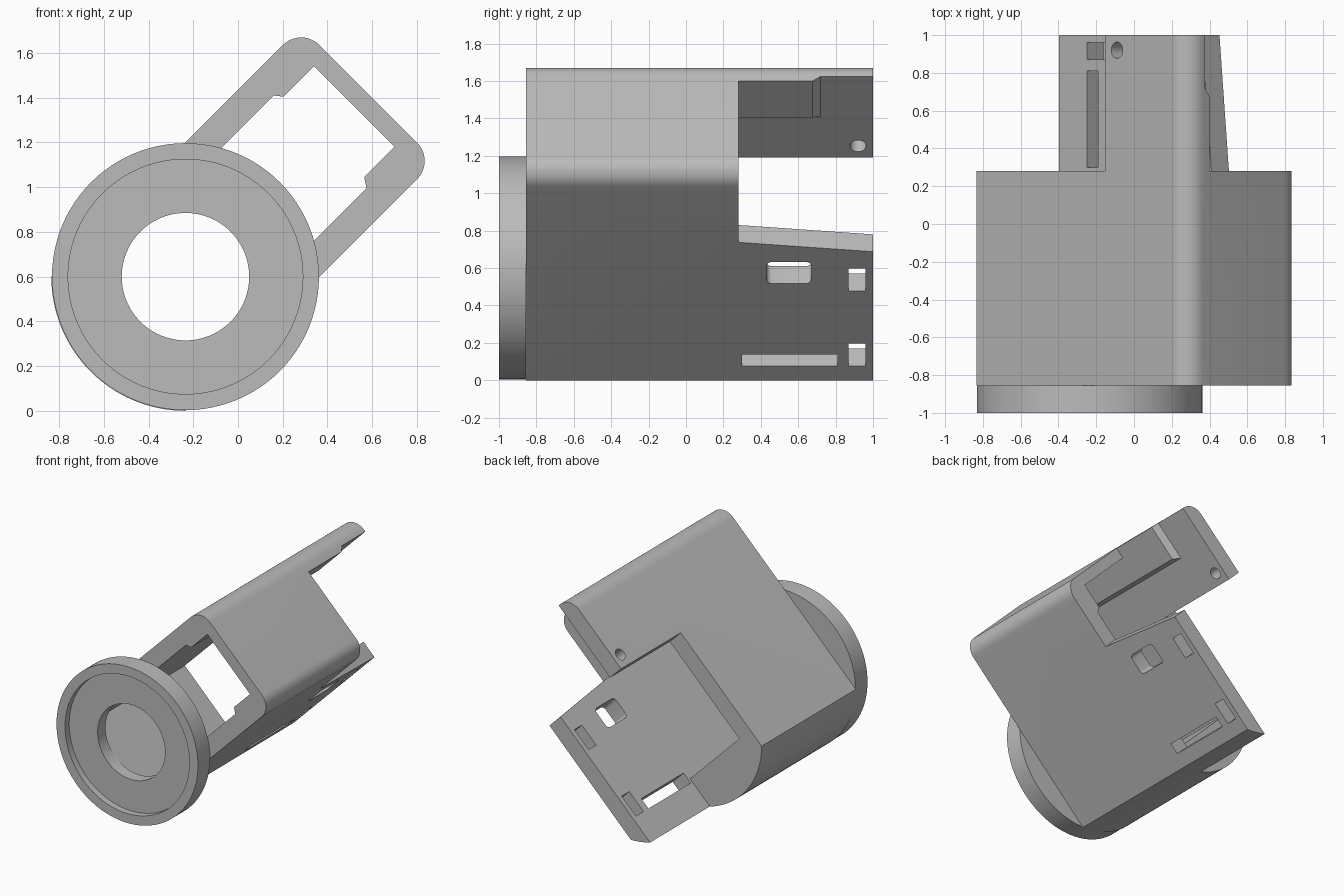
import bpy, bmesh, math
from mathutils import Vector, Matrix

if "Cube" in bpy.data.objects:
    bpy.data.objects.remove(bpy.data.objects["Cube"], do_unlink=True)

grey = bpy.data.materials.new("light_grey")
grey.use_nodes = True
grey.diffuse_color = (0.5, 0.5, 0.5, 1)
grey.node_tree.nodes["Principled BSDF"].inputs["Base Color"].default_value = (0.5, 0.5, 0.5, 1)

CX, CZ, R = -0.235, 0.6, 0.6      # centre of the round end
LOW, HIGH = 0.235, 1.435          # outer faces of the two long walls
IN_LOW, IN_HIGH = 0.42, 1.25      # inner faces of the two long walls
FLOOR, TOP = -0.04, 2.0
STEP, BACK, FRONT = 0.28, 1.0, -0.855


def tilt(s, d, y):
    """Tilted frame: s = x + z runs along the walls, d = z - x across them."""
    return Vector(((s - d) / 2, y, (s + d) / 2))


def make(name, bm):
    bmesh.ops.recalc_face_normals(bm, faces=bm.faces[:])
    mesh = bpy.data.meshes.new(name)
    bm.to_mesh(mesh)
    bm.free()
    ob = bpy.data.objects.new(name, mesh)
    bpy.context.collection.objects.link(ob)
    mesh.materials.append(grey)
    return ob


def loft(name, profile, y0, y1, end_profile=None, rounding=0):
    bm = bmesh.new()
    a = [bm.verts.new(tilt(s, d, y0)) for s, d in profile]
    b = [bm.verts.new(tilt(s, d, y1)) for s, d in (end_profile or profile)]
    n = len(a)
    bm.faces.new(a)
    bm.faces.new(b[::-1])
    for i in range(n):
        bm.faces.new((a[i], a[(i + 1) % n], b[(i + 1) % n], b[i]))
    if rounding:
        across = Vector((-1, 0, 1)).normalized()
        edges = [e for e in bm.edges
                 if abs((e.verts[0].co - e.verts[1].co).normalized().dot(across)) > 0.99]
        bmesh.ops.bevel(bm, geom=edges, offset=rounding, segments=4,
                        profile=0.5, affect='EDGES')
    return make(name, bm)


def rect(s0, s1, d0, d1):
    return [(s0, d0), (s1, d0), (s1, d1), (s0, d1)]


def cut(target, cutter):
    mod = target.modifiers.new(cutter.name, 'BOOLEAN')
    mod.operation, mod.solver, mod.object = 'DIFFERENCE', 'EXACT', cutter
    bpy.context.view_layer.objects.active = target
    bpy.ops.object.modifier_apply(modifier=mod.name)
    bpy.data.objects.remove(cutter, do_unlink=True)


# Outer housing: round lower end, straight walls, two rounded far corners
outline = []
for i in range(33):
    t = math.pi * (1 + i / 64)
    x, z = CX + R * math.cos(t), CZ + R * math.sin(t)
    outline.append((x + z, z - x))
r = 0.115 * math.sqrt(2)
for d, start in ((LOW + r, -90), (HIGH - r, 0)):
    for i in range(13):
        t = math.radians(start + 90 * i / 12)
        outline.append((TOP - r + r * math.cos(t), d + r * math.sin(t)))
housing = loft("housing", outline, FRONT, BACK)

# Inner cavity, narrower at the far end
cavity = [(FLOOR, IN_LOW), (1.57, IN_LOW), (1.61, 0.48), (1.88, 0.48),
          (1.88, 1.20), (1.61, 1.20), (1.57, IN_HIGH), (FLOOR, IN_HIGH)]
cut(housing, loft("cavity", cavity, -1.2, 1.2))

# Open the rear, leaving an upper and a lower tongue
cut(housing, loft("rear_side_opening", rect(-2, 1.13, IN_LOW, 2), STEP, 1.2))
slope = (1.24 - 1.14) / (BACK - STEP)
cut(housing, loft("rear_far_opening", rect(1.24, 3, -1, 1.20), STEP, 1.2,
                  rect(1.24 - slope * (1.2 - STEP), 3, -1, 1.20)))
cut(housing, loft("pad_ramp", rect(1.5, 3, 1, 1.199), 0.675, 0.72, rect(1.5, 3, 1, IN_HIGH)))
cut(housing, loft("pad_end", rect(1.5, 3, 1, IN_HIGH), 0.72, 1.2))

# Lower tongue openings: long slot, two strap windows, rounded port
for name, s0, s1, y0, y1, rounding in (
        ("long_slot", -0.08, 0.04, 0.30, 0.81, 0),
        ("near_window", -0.08, 0.16, 0.87, 0.96, 0),
        ("far_window", 0.72, 0.96, 0.87, 0.96, 0),
        ("rounded_port", 0.80, 1.03, 0.43, 0.67, 0.03)):
    cut(housing, loft(name, rect(s0, s1, 0, 0.6), y0, y1, rounding=rounding))

# Screw hole in the upper tongue
bm = bmesh.new()
aim = Vector((-1, 0, 1)).to_track_quat('Z', 'Y').to_matrix().to_4x4()
bmesh.ops.create_cone(bm, cap_ends=True, segments=32, radius1=0.043, radius2=0.043,
                      depth=0.5, matrix=Matrix.Translation(tilt(1.255, 1.35, 0.92)) @ aim)
cut(housing, make("screw_hole", bm))

# Front ring with a shallow recess and a central opening
ring = [(0.285, FRONT), (0.597, FRONT), (0.597, -1), (0.525, -1), (0.525, -0.95), (0.285, -0.95)]
bm = bmesh.new()
verts = [bm.verts.new((CX + rad, y, CZ)) for rad, y in ring]
edges = [bm.edges.new((verts[i], verts[(i + 1) % len(verts)])) for i in range(len(verts))]
bmesh.ops.spin(bm, geom=verts + edges, cent=(CX, 0, CZ), axis=(0, 1, 0),
               angle=math.tau, steps=96, use_duplicate=False)
bmesh.ops.remove_doubles(bm, verts=bm.verts[:], dist=0.0005)
front_ring = make("front_ring", bm)

# Smooth the curved surfaces, keep the edges sharp
bpy.ops.object.select_all(action='DESELECT')
for ob in (housing, front_ring):
    ob.select_set(True)
bpy.context.view_layer.objects.active = housing
bpy.ops.object.shade_smooth_by_angle(angle=math.radians(30))
